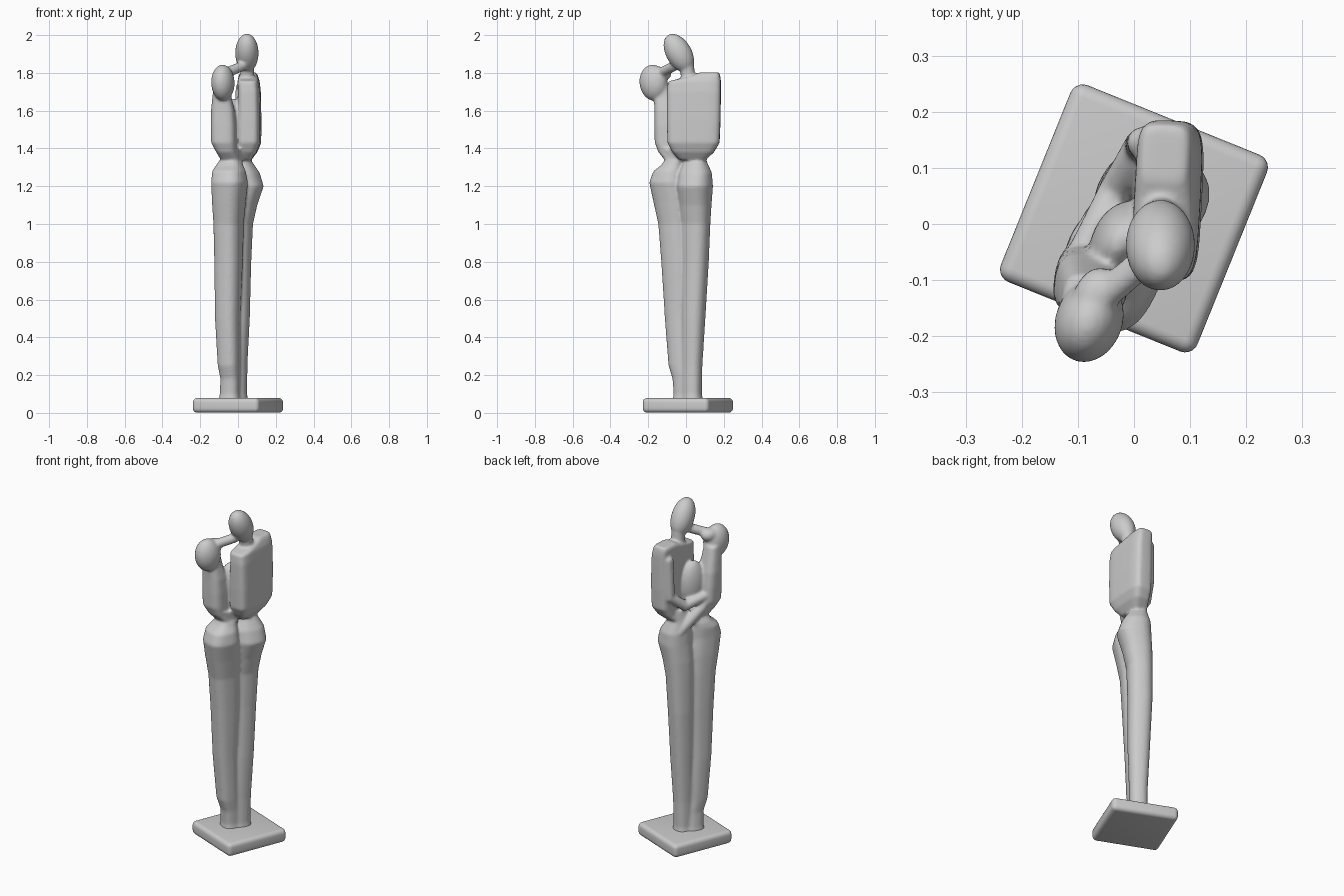
import bpy, bmesh, math
from mathutils import Vector, Matrix

if "Cube" in bpy.data.objects:
    bpy.data.objects.remove(bpy.data.objects["Cube"])

parts = []


def finish(name, bm):
    bmesh.ops.recalc_face_normals(bm, faces=bm.faces)
    me = bpy.data.meshes.new(name)
    bm.to_mesh(me)
    bm.free()
    ob = bpy.data.objects.new(name, me)
    bpy.context.collection.objects.link(ob)
    return ob


def loft(name, sections, angle=0, power=2.0, n=32):
    """Stack of superellipses: (z, cx, cy, rx, ry), turned by angle."""
    bm = bmesh.new()
    ca, sa = math.cos(math.radians(angle)), math.sin(math.radians(angle))
    rings = []
    for z, cx, cy, rx, ry in sections:
        ring = []
        for i in range(n):
            t = 2 * math.pi * i / n
            c, s = math.cos(t), math.sin(t)
            px = rx * math.copysign(abs(c) ** (2 / power), c)
            py = ry * math.copysign(abs(s) ** (2 / power), s)
            ring.append(bm.verts.new((cx + px * ca - py * sa, cy + px * sa + py * ca, z)))
        rings.append(ring)
    for a, b in zip(rings, rings[1:]):
        for i in range(n):
            bm.faces.new((a[i], a[(i + 1) % n], b[(i + 1) % n], b[i]))
    bm.faces.new(rings[0])
    bm.faces.new(rings[-1])
    parts.append(finish(name, bm))


def egg(name, center, radii, tilt=(0, 0, 0)):
    bm = bmesh.new()
    rot = Matrix.Identity(4)
    for a, ax in zip(tilt, "XYZ"):
        rot = Matrix.Rotation(math.radians(a), 4, ax) @ rot
    m = Matrix.Translation(center) @ rot @ Matrix.Diagonal((*radii, 1))
    bmesh.ops.create_uvsphere(bm, u_segments=32, v_segments=20, radius=1, matrix=m)
    parts.append(finish(name, bm))


def limb(name, points, r):
    """Chain of tapered-free round segments with ball joints."""
    pts = [Vector(p) for p in points]
    for i, p in enumerate(pts):
        egg(f"{name}_joint_{i}", p, (r, r, r))
    for i, (a, b) in enumerate(zip(pts, pts[1:])):
        bm = bmesh.new()
        m = Matrix.Translation((a + b) / 2) @ (b - a).to_track_quat('Z', 'Y').to_matrix().to_4x4()
        bmesh.ops.create_cone(bm, cap_ends=True, segments=20, radius1=r, radius2=r,
                              depth=(b - a).length, matrix=m)
        parts.append(finish(f"{name}_{i}", bm))


# Lower bodies
loft("short_figure_legs", [
    (0.05, -0.042, -0.012, .060, .058), (0.10, -0.042, -0.012, .052, .050),
    (0.18, -0.040, -0.018, .050, .050), (0.25, -0.048, -0.033, .056, .056),
    (0.50, -0.055, -0.045, .063, .063), (0.80, -0.050, -0.052, .069, .076),
    (1.00, -0.050, -0.062, .073, .082), (1.12, -0.048, -0.078, .082, .092),
    (1.22, -0.045, -0.095, .090, .095), (1.28, -0.048, -0.085, .084, .082),
    (1.31, -0.045, -0.065, .070, .062), (1.345, -0.035, -0.050, .052, .055),
    (1.40, -0.050, -0.075, .060, .060)], angle=-28, power=2.6)
loft("tall_figure_legs", [
    (0.05, -0.003, 0.035, .056, .056), (0.10, -0.003, 0.033, .049, .049),
    (0.25, -0.003, 0.033, .050, .052), (0.50, 0.000, 0.040, .060, .060),
    (0.80, 0.000, 0.050, .067, .068), (1.00, 0.005, 0.052, .070, .075),
    (1.10, 0.018, 0.050, .080, .082), (1.20, 0.040, 0.048, .093, .090),
    (1.27, 0.030, 0.050, .080, .085), (1.34, 0.015, 0.050, .050, .055),
    (1.40, 0.035, 0.050, .055, .075)], angle=-28, power=2.4)

# Torsos
loft("short_figure_torso", [
    (1.34, -0.040, -0.060, .050, .052), (1.38, -0.060, -0.085, .054, .060),
    (1.43, -0.075, -0.100, .066, .064), (1.52, -0.077, -0.105, .066, .061),
    (1.60, -0.080, -0.110, .062, .056), (1.67, -0.085, -0.120, .050, .048),
    (1.74, -0.085, -0.135, .042, .045)], angle=-8, power=3.0)
loft("tall_figure_torso", [
    (1.34, 0.025, 0.035, .045, .070), (1.38, 0.048, 0.038, .052, .110),
    (1.43, 0.060, 0.040, .060, .138), (1.55, 0.061, 0.041, .060, .142),
    (1.70, 0.060, 0.042, .058, .143), (1.755, 0.056, 0.045, .056, .140),
    (1.785, 0.054, 0.105, .050, .076), (1.803, 0.054, 0.125, .040, .050)],
    angle=-3, power=4.5)

# Joined chests and the crossing arms on the open side
egg("chests", (-0.025, -0.030, 1.53), (.050, .075, .135), (0, 0, -25))
limb("short_figure_arm", [(-0.11, -0.10, 1.50), (-0.085, -0.03, 1.40), (-0.01, 0.085, 1.27)], .030)
limb("tall_figure_arm", [(0.015, 0.145, 1.72), (0.010, 0.14, 1.50), (-0.035, 0.06, 1.43),
                         (-0.10, -0.07, 1.47)], .028)

# Heads, neck and the kiss between them
egg("short_figure_head", (-0.080, -0.172, 1.748), (.060, .076, .096), (8, 0, -20))
egg("short_figure_brow", (-0.068, -0.130, 1.795), (.040, .055, .038), (0, 0, -20))
egg("tall_figure_head", (0.047, -0.038, 1.905), (.062, .068, .112), (30, 0, 0))
limb("neck", [(0.047, 0.015, 1.73), (0.047, 0.005, 1.84)], .038)
limb("kiss", [(-0.05, -0.125, 1.805), (0.02, -0.065, 1.835)], .027)

# Fuse everything into one smooth carved body
bpy.ops.object.select_all(action='DESELECT')
for ob in parts:
    ob.select_set(True)
bpy.context.view_layer.objects.active = parts[0]
bpy.ops.object.join()
couple = bpy.context.view_layer.objects.active
couple.name = "embracing_couple"
rm = couple.modifiers.new("fuse", 'REMESH')
rm.mode = 'VOXEL'
rm.voxel_size = 0.007
rm.use_smooth_shade = True
sm = couple.modifiers.new("soften", 'SMOOTH')
sm.factor = 0.5
sm.iterations = 8

# Square plinth, turned and rounded
bm = bmesh.new()
bmesh.ops.create_cube(bm, size=1, matrix=Matrix.Translation((0, 0.01, 0.04))
                      @ Matrix.Rotation(math.radians(-22), 4, 'Z')
                      @ Matrix.Diagonal((.378, .378, .078, 1)))
base = finish("plinth", bm)
bv = base.modifiers.new("round", 'BEVEL')
bv.width = 0.024
bv.segments = 5
for p in base.data.polygons:
    p.use_smooth = True
